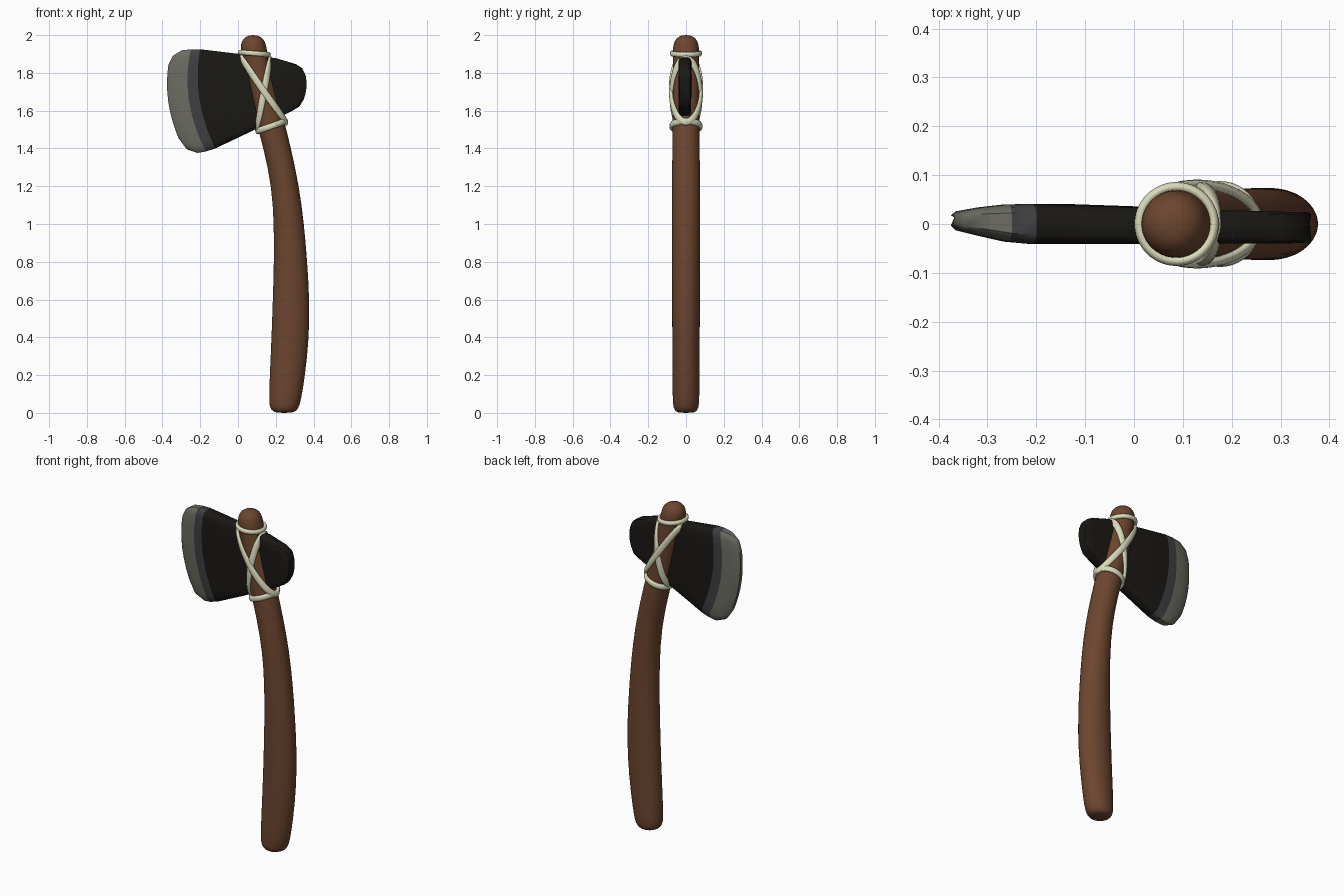
import bpy, bmesh
from math import sin, cos, tau
from mathutils import Vector

if "Cube" in bpy.data.objects:
    bpy.data.objects.remove(bpy.data.objects["Cube"])


def material(name, rgb):
    m = bpy.data.materials.new(name)
    m.diffuse_color = (*rgb, 1)
    m.use_nodes = True
    m.node_tree.nodes["Principled BSDF"].inputs["Base Color"].default_value = m.diffuse_color
    return m


wood = material("wood", (0.15, 0.06, 0.028))
black = material("black_stone", (0.010, 0.009, 0.007))
dark = material("dark_grey", (0.05, 0.05, 0.055))
light = material("light_grey", (0.15, 0.15, 0.125))
cord = material("cord", (0.70, 0.70, 0.50))


def loft(name, rings, mats, closed=False, band_mat=lambda i: 0, subsurf=0, angle=0.9):
    """Skin a list of equal-length point rings; cap the ends unless closed."""
    bm = bmesh.new()
    vs = [[bm.verts.new(p) for p in r] for r in rings]
    n, k = len(vs), len(vs[0])
    for i in range(n if closed else n - 1):
        a, b = vs[i], vs[(i + 1) % n]
        for j in range(k):
            f = bm.faces.new((a[j], a[(j + 1) % k], b[(j + 1) % k], b[j]))
            f.material_index = band_mat(i)
    if not closed:
        bm.faces.new(vs[0]).material_index = band_mat(0)
        bm.faces.new(vs[-1]).material_index = band_mat(n - 2)
    bmesh.ops.recalc_face_normals(bm, faces=bm.faces)
    me = bpy.data.meshes.new(name)
    bm.to_mesh(me)
    bm.free()
    for m in mats:
        me.materials.append(m)
    ob = bpy.data.objects.new(name, me)
    bpy.context.collection.objects.link(ob)
    bpy.ops.object.select_all(action='DESELECT')
    ob.select_set(True)
    bpy.context.view_layer.objects.active = ob
    bpy.ops.object.shade_smooth_by_angle(angle=angle)
    if subsurf:
        s = ob.modifiers.new("smooth", 'SUBSURF')
        s.levels = s.render_levels = subsurf
    return ob


# Handle: z, left edge, right edge, half depth
handle_rows = [
    (0.0, .205, .285, .040), (.008, .185, .305, .055), (.025, .170, .320, .066),
    (.06, .163, .333, .071), (.2, .168, .356, .072), (.4, .177, .377, .073),
    (.6, .184, .379, .074), (.8, .190, .367, .074), (1.0, .190, .350, .074),
    (1.2, .178, .324, .074), (1.4, .135, .281, .073), (1.5, .106, .256, .072),
    (1.7, .058, .205, .071), (1.9, .018, .157, .070), (1.94, .013, .150, .069),
    (1.97, .020, .142, .061), (1.99, .038, .123, .043), (2.0, .062, .098, .018)]
loft("handle", [[((l + r) / 2 + (r - l) / 2 * cos(t), d * sin(t), z)
                 for t in (tau * j / 32 for j in range(32))]
                for z, l, r, d in handle_rows], [wood], subsurf=1, angle=3.1)

# Axe head: top x, z, bottom x, z, sideways bow, back y, front y
head_rows = [
    (.360, 1.765, .356, 1.695, .004, .010, -.024), (.357, 1.790, .348, 1.660, .010, .020, -.034),
    (.340, 1.825, .325, 1.622, .025, .024, -.038), (.305, 1.847, .285, 1.598, .012, .025, -.040),
    (.200, 1.878, .200, 1.555, 0, .028, -.040), (.010, 1.900, .070, 1.490, 0, .034, -.041),
    (-.200, 1.925, -.120, 1.400, -.045, .041, -.041), (-.250, 1.925, -.170, 1.384, -.050, .040, -.036),
    (-.300, 1.919, -.215, 1.376, -.055, .034, -.024), (-.345, 1.890, -.272, 1.396, -.050, .026, -.013),
    (-.368, 1.845, -.315, 1.455, -.028, .018, -.003)]
edge = [(0, .55), (.02, .85), (.07, 1), (.2, 1), (.35, 1), (.5, 1),
        (.65, 1), (.8, 1), (.93, 1), (.98, .85), (1, .55)]
head = []
for tx, tz, bx, bz, bow, yb, yf in head_rows:
    mid, half = (yb + yf) / 2, (yb - yf) / 2
    def point(v, y):
        return (tx + (bx - tx) * v + bow * 4 * v * (1 - v), y, tz + (bz - tz) * v)
    head.append([point(v, mid - half * k) for v, k in edge] +
                [point(v, mid + half * k) for v, k in reversed(edge)])
loft("axe_head", head, [black, dark, light],
     band_mat=lambda i: 0 if i < 6 else (1 if i == 6 else 2), angle=0.7)


# Cord bindings: closed flattened loops that follow the handle surface
def handle_at(z):
    for a, b in zip(handle_rows, handle_rows[1:]):
        if a[0] <= z <= b[0]:
            f = (z - a[0]) / (b[0] - a[0])
            return [p + (q - p) * f for p, q in zip(a, b)][1:]


def binding(name, z_mid, z_amp, offset, width):
    def path(t):
        z = z_mid + z_amp * cos(t)
        l, r, d = handle_at(z)
        return Vector(((l + r) / 2 + ((r - l) / 2 + offset) * cos(t), (d + offset) * sin(t), z))
    rings = []
    for i in range(56):
        t = tau * i / 56
        p = path(t)
        along = (path(t + .02) - path(t - .02)).normalized()
        out = Vector((cos(t), sin(t), 0))
        out = (out - along * out.dot(along)).normalized()
        side = along.cross(out)
        rings.append([p + out * .010 * cos(a) + side * width * sin(a)
                      for a in (tau * j / 10 for j in range(10))])
    loft(name, rings, [cord], closed=True, angle=3.1)


binding("top_binding", 1.903, -.006, .006, .014)
binding("bottom_binding", 1.518, .026, .006, .017)
binding("cross_binding_a", 1.688, .185, .006, .019)
binding("cross_binding_b", 1.715, -.175, .010, .019)
